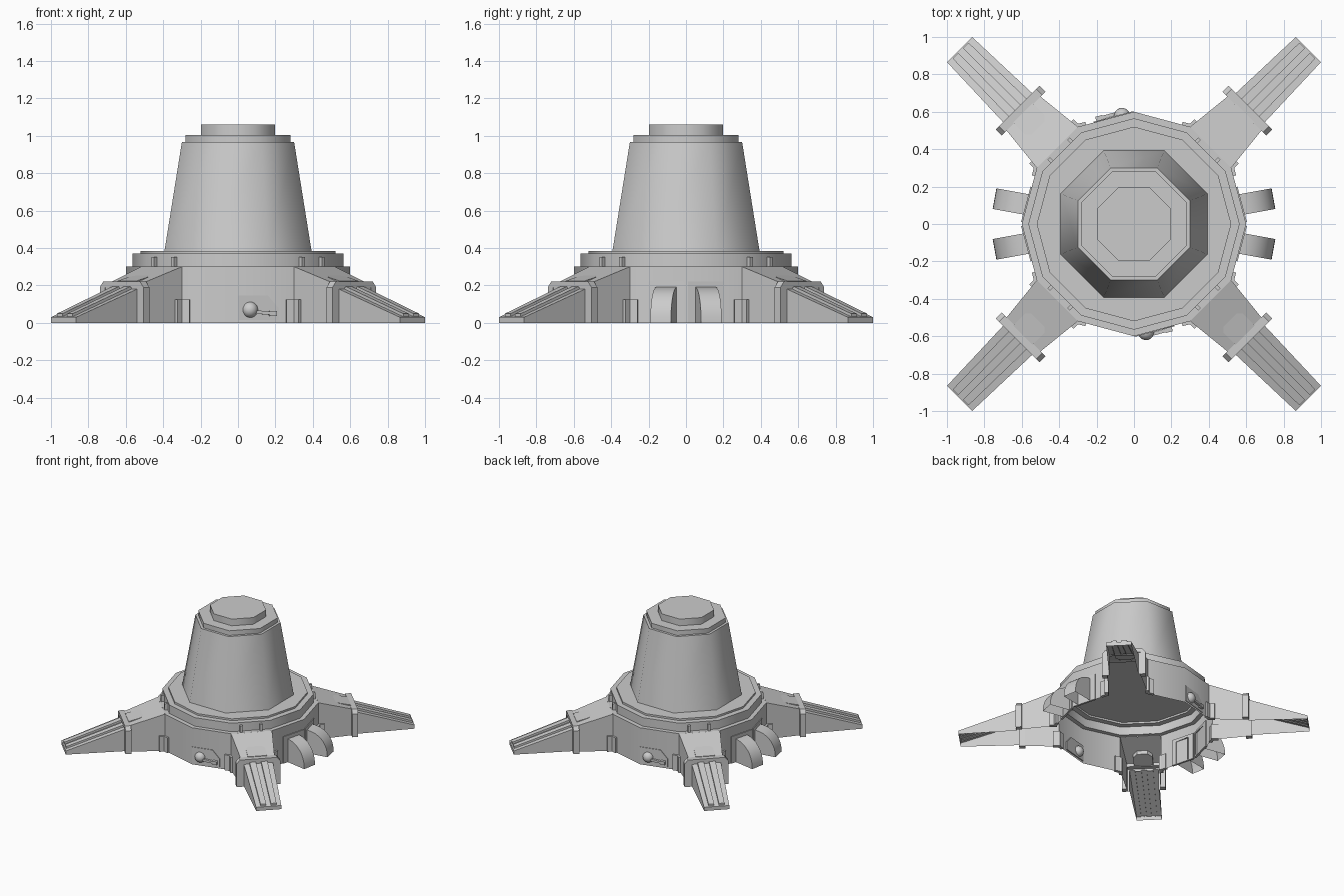
import bpy, bmesh
from math import sin, cos, pi, radians
from mathutils import Vector

if "Cube" in bpy.data.objects:
    bpy.data.objects.remove(bpy.data.objects["Cube"])


def make(name, verts, faces, ang=0, smooth=None):
    """Local frame: x = outward, y = sideways, z = up; turned by ang degrees."""
    me = bpy.data.meshes.new(name)
    me.from_pydata(verts, [], faces)
    bm = bmesh.new()
    bm.from_mesh(me)
    bmesh.ops.recalc_face_normals(bm, faces=bm.faces)
    bm.to_mesh(me)
    bm.free()
    ob = bpy.data.objects.new(name, me)
    bpy.context.collection.objects.link(ob)
    ob.rotation_euler.z = radians(ang)
    if smooth:
        bpy.ops.object.select_all(action='DESELECT')
        ob.select_set(True)
        bpy.context.view_layer.objects.active = ob
        bpy.ops.object.shade_smooth_by_angle(angle=radians(smooth))
    return ob


def lathe(name, profile, n, phase, smooth, skip=lambda j, i: False):
    verts = [(r * cos(phase + 2 * pi * i / n), r * sin(phase + 2 * pi * i / n), z)
             for r, z in profile for i in range(n)]
    faces = [(j * n + i, j * n + (i + 1) % n, (j + 1) * n + (i + 1) % n, (j + 1) * n + i)
             for j in range(len(profile) - 1) for i in range(n) if not skip(j, i)]
    faces.append(tuple(range(len(verts) - n, len(verts))))
    return make(name, verts, faces, 0, smooth)


def plate(name, outline, r0, r1, ang):
    """Outline in (sideways, up), extruded outward from r0 to r1."""
    n = len(outline)
    verts = [(r, t, z) for r in (r0, r1) for t, z in outline]
    faces = [(i, (i + 1) % n, n + (i + 1) % n, n + i) for i in range(n)]
    faces += [tuple(range(n)), tuple(range(n, 2 * n))]
    return make(name, verts, faces, ang)


def box(name, r0, r1, t0, t1, z0, z1, ang):
    return plate(name, [(t0, z0), (t1, z0), (t1, z1), (t0, z1)], r0, r1, ang)


def channel(name, sections, ang, cap_start=False):
    """Open-bottomed loft through (r, t_left, t_right, z_low, z_top) sections."""
    verts, faces = [], []
    for r, a, b, lo, hi in sections:
        verts += [(r, a, lo), (r, a, hi), (r, b, hi), (r, b, lo)]
    for j in range(len(sections) - 1):
        faces += [(4*j + i, 4*j + i + 1, 4*j + i + 5, 4*j + i + 4) for i in range(3)]
    k = len(verts)
    faces.append((k - 4, k - 3, k - 2, k - 1))
    if cap_start:
        faces.append((0, 1, 2, 3))
    return make(name, verts, faces, ang)


# Twelve-sided open-bottomed base, with openings where the legs join
lathe("base_shell", [(.6, 0), (.6, .3), (.565, .3), (.565, .37), (.52, .37), (.52, .385)],
      12, 0, 35, lambda j, i: j == 0 and i % 3 == 1)

# Eight-sided tapered tower, cap and knob
k = 1 / cos(pi / 8)
lathe("tower", [(.393 * k, .385), (.3 * k, .967)], 8, pi / 8, 50)
lathe("tower_cap", [(.28 * k, .967), (.28 * k, 1.005)], 8, pi / 8, 50)
lathe("tower_knob", [(.197 * k, 1.005), (.197 * k, 1.06)], 8, pi / 8, 50)

for a in (45, 135, 225, 315):
    # Leg shell: thick root, step behind the collar, then a sloping foot
    channel("leg", [(.58, -.155, .155, 0, .3), (.84, -.128, .128, 0, .215),
                    (.875, -.128, .128, 0, .205), (.875, -.11, .11, 0, .18),
                    (1.319, -.095, .095, 0, .03)], a)
    # Collar arch around the leg
    plate("leg_collar", [(-.165, 0), (-.165, .19), (-.14, .22), (.14, .22), (.165, .19),
                         (.165, 0), (.125, 0), (.125, .19), (-.125, .19), (-.125, 0)],
          .835, .88, a)
    # Chamfered plate on top of the leg
    rim = [(.715, -.04), (.75, -.073), (.84, -.073), (.84, .073), (.75, .073), (.715, .04)]
    top = [(r, t, .255 - (r - .715) * .25) for r, t in rim]
    make("leg_top_plate", [(x, y, z - .03) for x, y, z in top] + top,
         [(i, (i + 1) % 6, 6 + (i + 1) % 6, 6 + i) for i in range(6)]
         + [tuple(range(6)), tuple(range(6, 12))], a)
    for s in (-1, 1):
        # Raised bars along the foot
        t = sorted((s * .02, s * .068))
        u = sorted((s * .018, s * .06))
        channel("foot_bar", [(.875, *t, .17, .197), (1.31, *u, .025, .049)], a, True)
        # Small fins on the upper ring
        box("ring_fin", .54, .57, s * .075 - .01, s * .075 + .01, .3, .352, a)
        # Corner bars where leg meets base
        box("corner_bar", .57, .595, -s * .155, -s * .11, 0, .126, a + 30 * s)
        box("leg_side_bar", .57, .625, s * .14, s * .168, 0, .126, a)

# Side doors and rounded pods
for a in (0, 180):
    for s in (-1, 1):
        box("side_door", .57, .586, -s * .145, s * .05, 0, .22, a + 15 * s)
        n, w = 10, .056
        arc = [(.565 + .193 * sin(i * pi / 2 / n) ** .9, .192 * cos(i * pi / 2 / n) ** .9
                if i < n else 0) for i in range(n + 1)]
        verts = [(x, y, z) for y in (-w, w) for x, z in arc] + [(.565, -w, 0), (.565, w, 0)]
        m = n + 1
        faces = [(i, i + 1, m + i + 1, m + i) for i in range(n)]
        faces += [tuple(range(m)) + (2 * m,), tuple(range(m, 2 * m)) + (2 * m + 1,)]
        make("side_pod", verts, faces, a + 10.3 * s, 40)

# Ball-mounted barrel on a cut-corner panel, front and back
for a in (-75, 105):
    plate("gun_panel", [(-.153, .015), (.067, .015), (.067, .08), (.01, .145), (-.153, .145)],
          .57, .584, a)
    bm = bmesh.new()
    bmesh.ops.create_uvsphere(bm, u_segments=16, v_segments=10, radius=.043)
    bmesh.ops.translate(bm, verts=bm.verts, vec=Vector((.575, -.088, .07)))
    me = bpy.data.meshes.new("gun_ball")
    bm.to_mesh(me)
    bm.free()
    me.shade_smooth()
    ball = bpy.data.objects.new("gun_ball", me)
    bpy.context.collection.objects.link(ball)
    ball.rotation_euler.z = radians(a)
    plate("gun_barrel", [(-.08, .05), (.03, .042), (.03, .058), (-.08, .07)], .585, .603, a)
    box("gun_muzzle", .58, .607, .015, .052, .036, .064, a)
